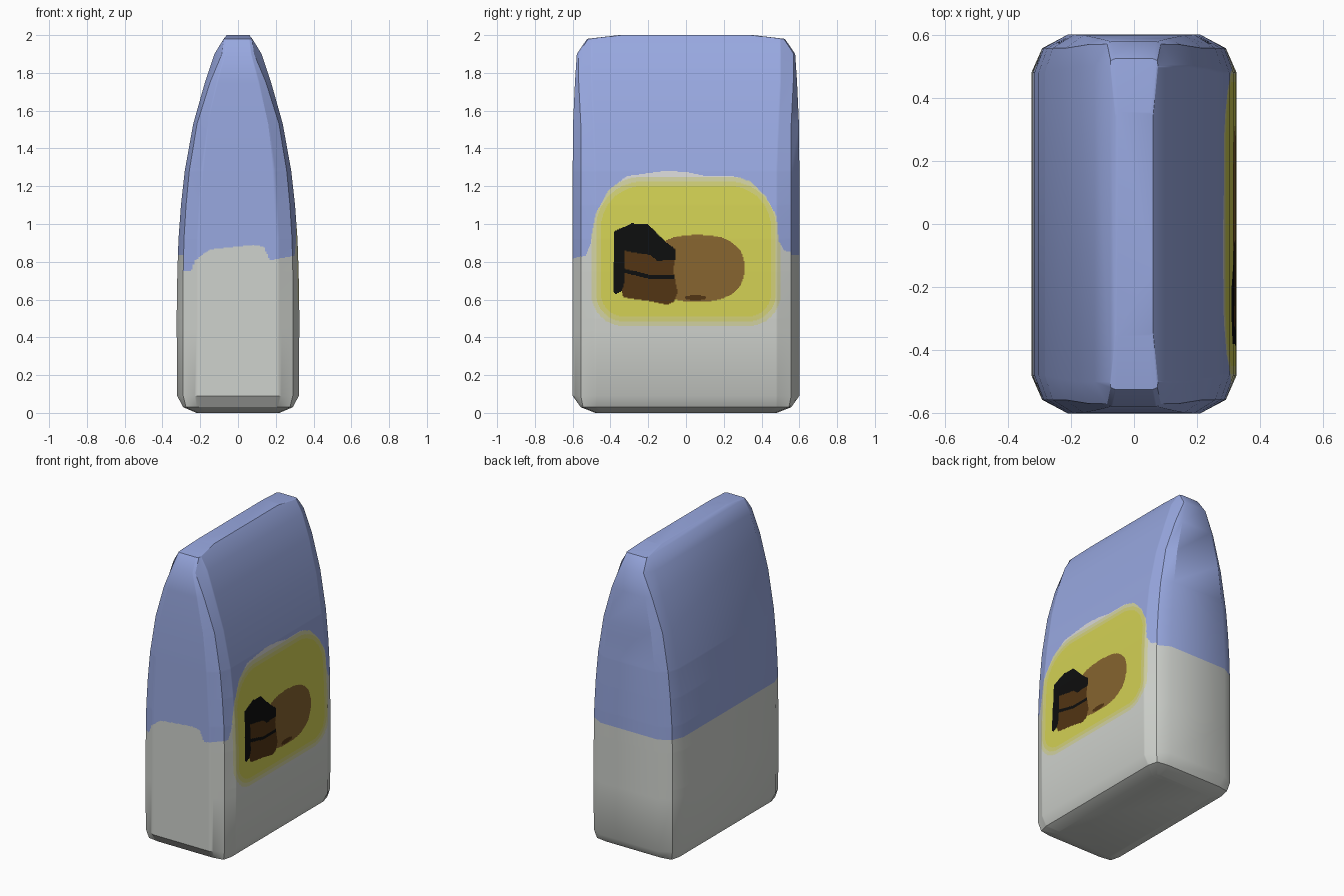
import bpy, bmesh, math

if "Cube" in bpy.data.objects:
    bpy.data.objects.remove(bpy.data.objects["Cube"])

# Flat colours (sRGB bytes converted to linear)
def lin(c):
    c /= 255
    return c / 12.92 if c <= 0.04045 else ((c + 0.055) / 1.055) ** 2.4

PALETTE = [("blue_carton", (152, 168, 224)), ("pale_grey_carton", (207, 210, 205)),
           ("soft_white", (216, 216, 216)), ("yellow", (210, 208, 84)),
           ("light_yellow", (210, 208, 120)), ("pale_yellow", (210, 210, 162)),
           ("brown", (134, 100, 47)), ("dark_brown", (82, 52, 19)), ("black", (13, 14, 14))]
BLUE, GREY, WHITE, YELLOW, LIGHT, PALE, BROWN, DARK, BLACK = range(9)

# Cross-sections: z, side x, side half length, corner x, corner y, end half width, end y
RINGS = [(0.00, .220, .44, .210, .470, .17, .480), (0.03, .290, .48, .275, .545, .20, .557),
         (0.09, .322, .48, .290, .557, .21, .600), (0.50, .325, .48, .291, .557, .21, .600),
         (0.75, .321, .48, .290, .557, .21, .600), (0.92, .315, .48, .286, .557, .21, .600),
         (1.10, .302, .48, .275, .557, .20, .600), (1.28, .282, .48, .258, .557, .19, .600),
         (1.53, .237, .49, .217, .557, .16, .598), (1.75, .175, .50, .148, .568, .11, .588),
         (1.90, .125, .50, .085, .570, .07, .578), (1.98, .076, .50, .074, .518, .06, .524),
         (2.00, .060, .34, .058, .350, .05, .355)]

def interp(t, pts):
    for (a, va), (b, vb) in zip(pts, pts[1:]):
        if t <= b:
            f = max(0, (t - a) / (b - a))
            return va + (vb - va) * f
    return pts[-1][1]

# Edges of the blue area on the right side and on the front
SIDE_EDGE = [(-.56, .825), (-.53, .83), (-.505, .9), (-.48, 1.05), (-.41, 1.18), (-.31, 1.255),
             (-.1, 1.282), (.02, 1.272), (.1, 1.255), (.25, 1.255), (.34, 1.225), (.42, 1.15),
             (.48, 1.04), (.49, .91), (.52, .86), (.56, .85)]
FRONT_EDGE = [(-.29, .75), (-.25, .75), (-.225, .81), (-.15, .865), (.08, .888), (.135, .88),
              (.17, .81), (.21, .815), (.29, .83)]

# Outlines of the painted picture in (y, z)
HOOD = [(-.385, .64), (-.37, .63), (-.34, .645), (-.325, .69), (-.325, .86), (-.25, .845),
        (-.19, .835), (-.15, .805), (-.1, .81), (-.055, .81), (-.055, .865), (-.12, .915),
        (-.2, 1.0), (-.29, 1.003), (-.38, .96)]
BAND = [(-.33, .765), (-.2, .732), (-.06, .73), (-.06, .708), (-.2, .712), (-.33, .742)]
BLOCK = [(-.34, .64), (-.33, .61), (-.2, .593), (-.1, .573), (-.06, .59), (-.045, .64),
         (-.065, .75), (-.055, .87), (-.33, .88)]

def inside(y, z, poly):
    hit = False
    for (y1, z1), (y2, z2) in zip(poly, poly[1:] + poly[:1]):
        if (z1 > z) != (z2 > z) and y < (y2 - y1) * (z - z1) / (z2 - z1) + y1:
            hit = not hit
    return hit

def panel_distance(y, z):
    r = .27 if z > .855 else .17
    qy, qz = abs(y) - .5 + r, abs(z - .855) - .395 + r
    return math.hypot(max(qy, 0), max(qz, 0)) + min(max(qy, qz), 0) - r

def side_colour(y, z):
    if z > interp(y, SIDE_EDGE):
        return BLUE
    if inside(y, z, HOOD) or inside(y, z, BAND):
        return BLACK
    if inside(y, z, BLOCK):
        return DARK
    if ((y - .05) / .055) ** 2 + ((z - .61) / .015) ** 2 < 1:
        return DARK
    h = .175 if z > .77 else .18
    if -.11 < y and (abs(y - .06) / .25) ** 2.4 + (abs(z - .768) / h) ** 2.4 < 1 and (y > -.065 or z > .86):
        return BROWN
    d = panel_distance(y, z)
    if d < -.05:
        return YELLOW
    if d < -.025:
        return LIGHT
    if d < 0:
        return PALE
    return WHITE if z > .9 else GREY

def face_colour(side, c):
    if side == "right":
        return side_colour(c.y, c.z)
    if side == "front":
        return BLUE if c.z > interp(c.x, FRONT_EDGE) else GREY
    return BLUE if c.z > .835 else GREY

# Segments round one cross-section: side name and subdivisions
SEGMENTS = [("right", 192), ("right", 16), ("back", 1), ("back", 1), ("back", 1), ("left", 1),
            ("left", 1), ("left", 1), ("front", 8), ("front", 50), ("front", 8), ("right", 16)]
SIDES = [name for name, n in SEGMENTS for _ in range(n)]

def ring_points(z):
    hx, sy, mx, my, fx, hy = [interp(z, [(r[0], r[k]) for r in RINGS]) for k in range(1, 7)]
    q = [(hx, -sy), (hx, sy), (mx, my), (fx, hy), (-fx, hy), (-mx, my), (-hx, sy),
         (-hx, -sy), (-mx, -my), (-fx, -hy), (fx, -hy), (mx, -my)]
    pts = []
    for i, (_, n) in enumerate(SEGMENTS):
        a, b = q[i], q[(i + 1) % 12]
        pts += [(a[0] + (b[0] - a[0]) * k / n, a[1] + (b[1] - a[1]) * k / n, z) for k in range(n)]
    return pts

# Carton body: loft with fine rows where the painted picture sits
levels = [r[0] for r in RINGS if r[0] < .44 or r[0] > 1.3]
levels = sorted(levels + [.44 + .005 * i for i in range(173)])
bm = bmesh.new()
rings = [[bm.verts.new(p) for p in ring_points(z)] for z in levels]
count = len(SIDES)
for lo, hi in zip(rings, rings[1:]):
    for i in range(count):
        j = (i + 1) % count
        f = bm.faces.new((lo[i], lo[j], hi[j], hi[i]))
        f.material_index = face_colour(SIDES[i], f.calc_center_median())
bm.faces.new(rings[0][::-1]).material_index = GREY
bm.faces.new(rings[-1]).material_index = BLUE
mesh = bpy.data.meshes.new("carton_body")
bm.to_mesh(mesh)
bm.free()

for name, rgb in PALETTE:
    mat = bpy.data.materials.new(name)
    mat.diffuse_color = (*[lin(c) for c in rgb], 1)
    mat.use_nodes = True
    mat.node_tree.nodes["Principled BSDF"].inputs["Base Color"].default_value = mat.diffuse_color
    mesh.materials.append(mat)
body = bpy.data.objects.new("carton_body", mesh)
bpy.context.collection.objects.link(body)
bpy.context.view_layer.objects.active = body
body.select_set(True)
bpy.ops.object.shade_smooth_by_angle(angle=math.radians(33))
